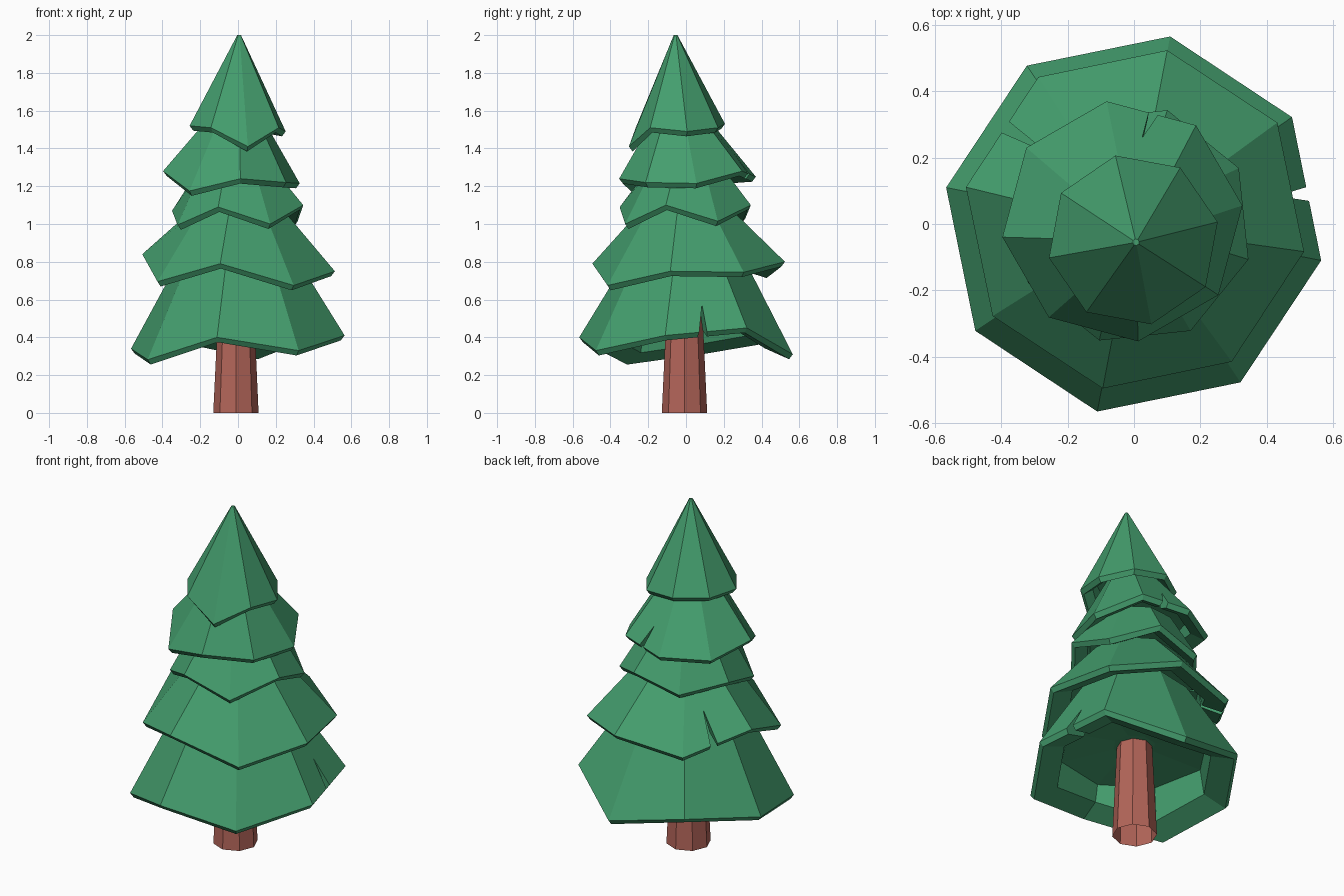
import bpy, bmesh, math
from mathutils import Vector

if "Cube" in bpy.data.objects:
    bpy.data.objects.remove(bpy.data.objects["Cube"])

SIDES = 8


def material(name, colour):
    m = bpy.data.materials.new(name)
    m.diffuse_color = (*colour, 1)
    m.use_nodes = True
    m.node_tree.nodes["Principled BSDF"].inputs["Base Color"].default_value = m.diffuse_color
    return m


green = material("needle green", (0.058, 0.342, 0.155))
brown = material("bark brown", (0.45, 0.13, 0.1))


def ring(cx, cy, r, start, zs):
    """Octagon of points with one height per corner."""
    pts = []
    for k, z in enumerate(zs):
        a = math.radians(start + 360 / SIDES * k)
        pts.append((cx + r * math.cos(a), cy + r * math.sin(a), z))
    return pts


def loft(name, rings, mat, bottom=True):
    """Flat-shaded solid through a stack of octagons."""
    bm = bmesh.new()
    loops = [[bm.verts.new(p) for p in r] for r in rings]
    for lo, hi in zip(loops, loops[1:]):
        for k in range(SIDES):
            n = (k + 1) % SIDES
            bm.faces.new((lo[k], lo[n], hi[n], hi[k]))
    if bottom:
        bm.faces.new(loops[0][::-1])
    bm.faces.new(loops[-1])
    bmesh.ops.recalc_face_normals(bm, faces=bm.faces)
    mesh = bpy.data.meshes.new(name)
    bm.to_mesh(mesh)
    bm.free()
    ob = bpy.data.objects.new(name, mesh)
    bpy.context.collection.objects.link(ob)
    mesh.materials.append(mat)
    return ob


def tier(name, centre, r, start, zs, top_centre, top_r, top_z):
    """Skirt of branches: hollow recess, underside ledge, thin rim, outer cone."""
    cx, cy = centre
    mean = sum(zs) / SIDES
    return loft(name, [
        ring(cx, cy, r * 0.20, start, [mean + 0.31 * r] * SIDES),
        ring(cx, cy, r * 0.70, start, [mean + 0.25 * r] * SIDES),
        ring(cx, cy, r * 0.74, start,
             [0.8 * z + 0.2 * mean + 0.035 * r for z in zs]),
        ring(cx, cy, r - 0.02, start, [z - 0.026 for z in zs]),
        ring(cx, cy, r, start, zs),
        ring(*top_centre, top_r, start, [top_z] * SIDES),
    ], green)


def notch(ob, angle, r_in, r_out, z_low, z_tip, half, lean):
    """Cut a narrow wedge-shaped split into the rim."""
    a = math.radians(angle)
    out = Vector((math.cos(a), math.sin(a), 0))
    side = Vector((-math.sin(a), math.cos(a), 0))
    bm = bmesh.new()
    ends = []
    for r in (r_in, r_out):
        ends.append([bm.verts.new(out * r + side * s + Vector((0, 0, z)))
                     for s, z in ((-half, z_low), (half, z_low), (lean, z_tip))])
    for k in range(3):
        n = (k + 1) % 3
        bm.faces.new((ends[0][k], ends[0][n], ends[1][n], ends[1][k]))
    bm.faces.new(ends[0][::-1])
    bm.faces.new(ends[1])
    bmesh.ops.recalc_face_normals(bm, faces=bm.faces)
    mesh = bpy.data.meshes.new("notch_cutter")
    bm.to_mesh(mesh)
    bm.free()
    mesh.materials.append(green)
    cutter = bpy.data.objects.new("notch_cutter", mesh)
    bpy.context.collection.objects.link(cutter)
    cutter.hide_render = True
    mod = ob.modifiers.new("notch", 'BOOLEAN')
    mod.operation = 'DIFFERENCE'
    mod.solver = 'EXACT'
    mod.object = cutter
    bpy.context.view_layer.objects.active = ob
    bpy.ops.object.modifier_apply(modifier=mod.name)
    bpy.data.objects.remove(cutter)


# Trunk, open at the foot
loft("trunk", [ring(-0.011, -0.008, 0.12, 0, [0] * SIDES),
               ring(-0.01, -0.008, 0.094, 0, [0.56] * SIDES)], brown, bottom=False)

# Branch tiers from the bottom up
t1 = tier("branches_bottom", (-0.001, 0), 0.576, -11,
          [0.41, 0.45, 0.31, 0.40, 0.34, 0.282, 0.40, 0.33],
          (0, 0), 0.29, 0.86)
t2 = tier("branches_lower", (0.003, 0.014), 0.519, -10.8,
          [0.75, 0.745, 0.80, 0.74, 0.84, 0.695, 0.79, 0.675],
          (0, 0), 0.23, 1.09)
t3 = tier("branches_middle", (-0.002, -0.004), 0.362, 28.5,
          [1.015, 1.10, 1.03, 1.07, 0.995, 1.09, 1.0, 1.10],
          (-0.01, 0), 0.20, 1.30)
t4 = tier("branches_upper", (-0.035, 0.008), 0.365, 7.5,
          [1.215, 1.28, 1.25, 1.24, 1.28, 1.175, 1.24, 1.22],
          (-0.01, -0.03), 0.13, 1.58)
t5 = tier("branches_top", (-0.002, -0.048), 0.26, 12,
          [1.49, 1.51, 1.53, 1.53, 1.52, 1.51, 1.41, 1.51],
          (0.006, -0.055), 0.01, 2.0)

# Splits in three of the tiers
notch(t1, 9.5, 0.30, 0.75, 0.38, 0.575, 0.028, 0.012)
notch(t2, 144, 0.30, 0.70, 0.70, 0.93, 0.032, -0.02)
notch(t4, 78, 0.20, 0.55, 1.20, 1.365, 0.024, 0.03)
